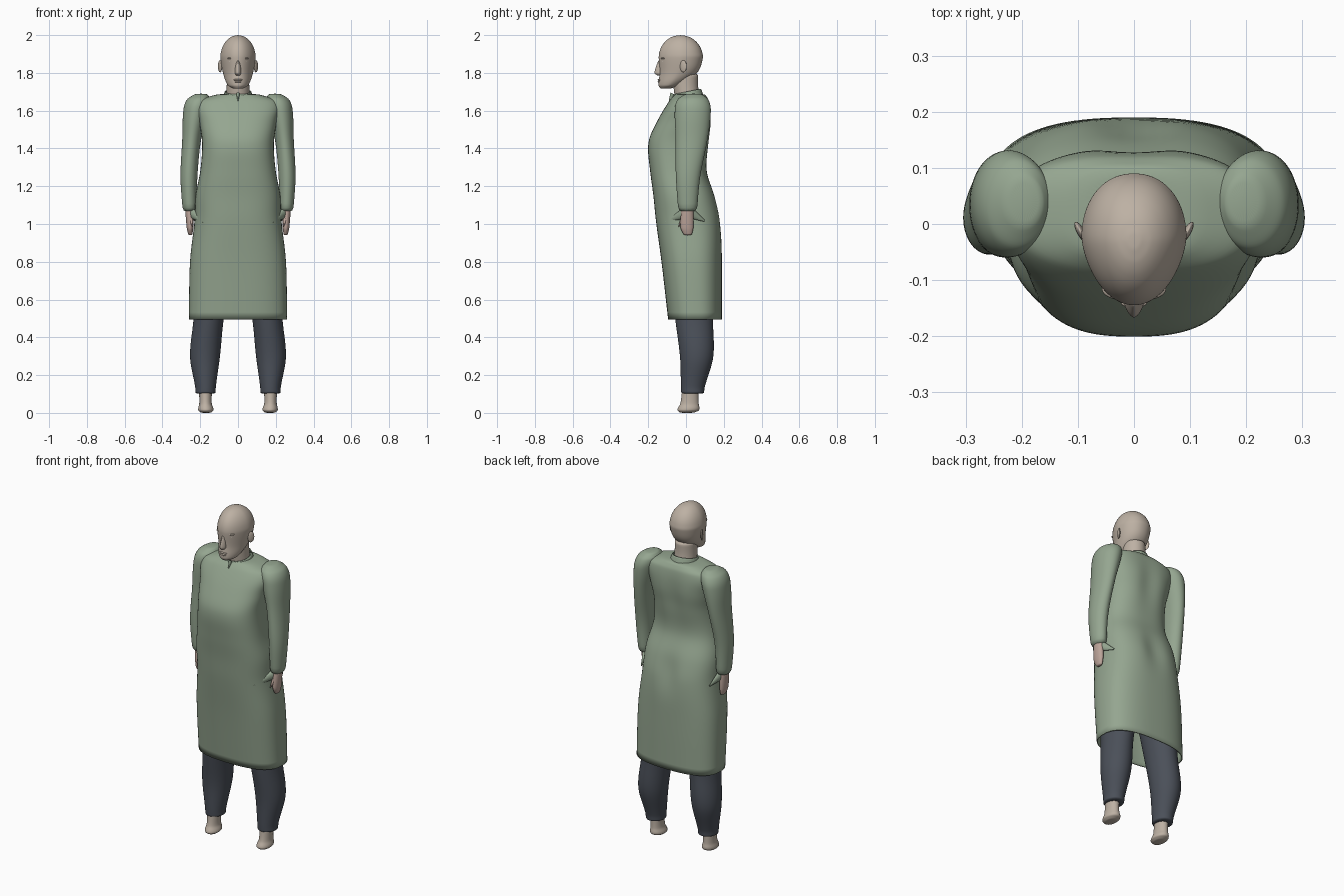
import bpy, math
from mathutils import Vector

cube = bpy.data.objects.get("Cube")
if cube:
    bpy.data.objects.remove(cube, do_unlink=True)


def material(name, red, green, blue):
    mat = bpy.data.materials.new(name)
    mat.use_nodes = True
    colour = (red, green, blue, 1)
    mat.diffuse_color = colour
    mat.node_tree.nodes["Principled BSDF"].inputs["Base Color"].default_value = colour
    return mat


SKIN = material("skin", .51, .44, .37)
HAND = material("hand skin", .5, .37, .32)
GREEN = material("sage cloth", .3, .38, .28)
DARK = material("charcoal cloth", .07, .08, .1)
EYE = material("eye white", .62, .6, .56)


def smooth_rings(keys, steps=4):
    """Fill in rings between the key rings with a cubic curve through each measure."""
    def slope(i, column):
        low, high = keys[max(i - 1, 0)], keys[min(i + 1, len(keys) - 1)]
        return (high[column] - low[column]) / (high[0] - low[0])

    rings = []
    for i, (low, high) in enumerate(zip(keys, keys[1:])):
        span = high[0] - low[0]
        for step in range(steps):
            t = step / steps
            ease = t * t * (3 - 2 * t)
            ring = [low[0] + span * t]
            for column in range(1, len(low)):
                bend = (1 - t) * slope(i, column) - t * slope(i + 1, column)
                value = low[column] + (high[column] - low[column]) * ease
                ring.append(value + span * t * (1 - t) * bend)
            rings.append(ring)
    return rings + [list(keys[-1])]


def loft(name, mat, keys, power=2.0, side=1, taper=0.0, tilt=0.0, groove=None,
         bottom=True, top=True, wall=0.0, segments=40):
    """Skin key rings (z, half width, front y, back y, optional centre x), lowest first."""
    verts, faces = [], []
    rings = smooth_rings(keys)
    for z, half_width, front, back, *centre in rings:
        middle, depth = (front + back) / 2, (back - front) / 2
        for i in range(segments):
            angle = math.tau * i / segments
            c, s = math.cos(angle), math.sin(angle)
            x = half_width * math.copysign(abs(c) ** (2 / power), c)
            y = math.copysign(abs(s) ** (2 / power), s)
            x *= 1 - taper * max(0, -y)
            dip = groove(z) * math.exp(-(x / .05) ** 2) if groove and y > 0 else 0
            y = middle + depth * y
            verts.append((x + side * sum(centre), y - dip, z + tilt * y))
    for start in range(0, len(verts) - segments, segments):
        for i in range(segments):
            a, b = start + i, start + (i + 1) % segments
            faces.append((a, b, b + segments, a + segments))
    if bottom:
        faces.append(tuple(reversed(range(segments))))
    if top:
        faces.append(tuple(range(len(verts) - segments, len(verts))))
    mesh = bpy.data.meshes.new(name)
    mesh.from_pydata(verts, [], faces)
    mesh.shade_smooth()
    mesh.materials.append(mat)
    obj = bpy.data.objects.new(name, mesh)
    bpy.context.collection.objects.link(obj)
    obj.modifiers.new("smooth", "SUBSURF").levels = 1
    if wall:
        solid = obj.modifiers.new("cloth thickness", "SOLIDIFY")
        solid.thickness = wall
        solid.offset = -1


def finish(name, mat):
    obj = bpy.context.object
    obj.name = name
    obj.data.materials.append(mat)
    bpy.ops.object.shade_smooth_by_angle()
    return obj


def ball(name, mat, place, size, turn=0.0):
    bpy.ops.mesh.primitive_uv_sphere_add(segments=24, ring_count=12, location=place,
                                         rotation=(0, 0, turn))
    finish(name, mat).scale = size


def spike(name, mat, start, tip, radius, flat=1.0):
    start, tip = Vector(start), Vector(tip)
    direction = tip - start
    bpy.ops.mesh.primitive_cone_add(vertices=16, radius1=radius, radius2=radius / 8,
                                    depth=direction.length, location=(start + tip) / 2)
    obj = finish(name, mat)
    obj.rotation_euler = direction.to_track_quat("Z", "Y").to_euler()
    obj.scale.x = flat


def back_groove(z):
    """Depth of the hollow along the spine and between the buttocks."""
    seat = math.exp(-((z - 1.06) / .1) ** 2)
    spine = math.exp(-((z - 1.5) / .13) ** 2)
    return .02 * seat + .014 * spine


# Long dress, open at the hem
loft("dress", GREEN, [
    (.495, .26, -.095, .19), (.8, .255, -.13, .19), (1.02, .23, -.16, .185),
    (1.15, .225, -.173, .155), (1.28, .2, -.19, .11), (1.43, .19, -.2, .125),
    (1.54, .205, -.155, .137), (1.65, .215, -.09, .125), (1.69, .1, -.055, .1),
], power=2.6, groove=back_groove, bottom=False, wall=.006, segments=48)

# Standing collar, higher at the nape
loft("collar", GREEN, [(1.64, .09, -.08, .1), (1.7, .07, -.066, .08)],
     tilt=.2, bottom=False, top=False, wall=.006)
spike("collar_notch", GREEN, (0, -.07, 1.69), (0, -.09, 1.65), .014, flat=.7)

# Neck, then a head made of a jaw and a rounded skull dome
loft("neck", SKIN, [(1.62, .065, -.05, .08), (1.72, .06, -.066, .065), (1.8, .06, -.07, .065)])
jaw = [(1.716, .025, -.135, -.085), (1.735, .055, -.146, -.03), (1.8, .08, -.14, .06)]
dome = []
for step in range(7):
    angle = math.radians(14 * step)
    reach = math.cos(angle)
    dome.append((1.88 + .12 * math.sin(angle), .094 * reach,
                 -.03 - .115 * reach, -.03 + .12 * reach))
loft("head", SKIN, jaw + dome, power=2.15, taper=.2)

# Nose and lips
loft("nose", SKIN, [(1.785, .01, -.15, -.12), (1.8, .018, -.168, -.12), (1.87, .009, -.145, -.12)],
     taper=.4, segments=16)
ball("upper_lip", SKIN, (0, -.139, 1.763), (.024, .011, .005))
ball("lower_lip", SKIN, (0, -.139, 1.753), (.02, .011, .006))

for side, label in ((1, "left_"), (-1, "right_")):
    # Eye, brow and ear
    ball(label + "eye", EYE, (side * .034, -.118, 1.858), (.014, .012, .006), side * .3)
    ball(label + "brow", SKIN, (side * .036, -.12, 1.877), (.022, .013, .006), side * .3)
    ball(label + "ear", SKIN, (side * .095, -.014, 1.835), (.007, .02, .032), side * -.5)

    # Sleeve with a full, rounded shoulder
    loft(label + "sleeve", GREEN, [
        (1.06, .036, -.04, .058, .256), (1.25, .045, -.054, .075, .26),
        (1.45, .05, -.055, .115, .245), (1.6, .066, -.06, .132, .224),
        (1.66, .062, -.045, .118, .208), (1.69, .03, 0, .08, .195)], side=side)

    # Pointed folds reaching forward and back from the cuff
    spike(label + "front_cuff_fold", GREEN, (side * .248, 0, 1.06), (side * .185, -.11, 1.01),
          .03, flat=.6)
    spike(label + "back_cuff_fold", GREEN, (side * .248, .02, 1.06), (side * .225, .1, 1.015),
          .03, flat=.6)

    # Hand and thumb
    loft(label + "hand", HAND, [
        (.94, .01, -.01, .03, .252), (.98, .018, -.03, .04, .254),
        (1.09, .024, -.025, .04, .257)], side=side, segments=16)
    spike(label + "thumb", HAND, (side * .252, -.01, 1.04), (side * .24, -.04, .985), .014)

    # Trouser leg
    loft(label + "trouser_leg", DARK, [
        (.1, .053, -.025, .095, .172), (.14, .055, -.027, .1, .172),
        (.3, .08, -.032, .146, .175), (.5, .08, -.058, .143, .155),
        (.88, .105, -.1, .16, .11)], side=side)

    # Bare ankle and short foot
    loft(label + "foot", SKIN, [
        (0, .025, -.03, .04, .17), (.015, .041, -.046, .07, .17),
        (.05, .033, -.03, .067, .172), (.13, .035, -.02, .066, .172)], side=side)
